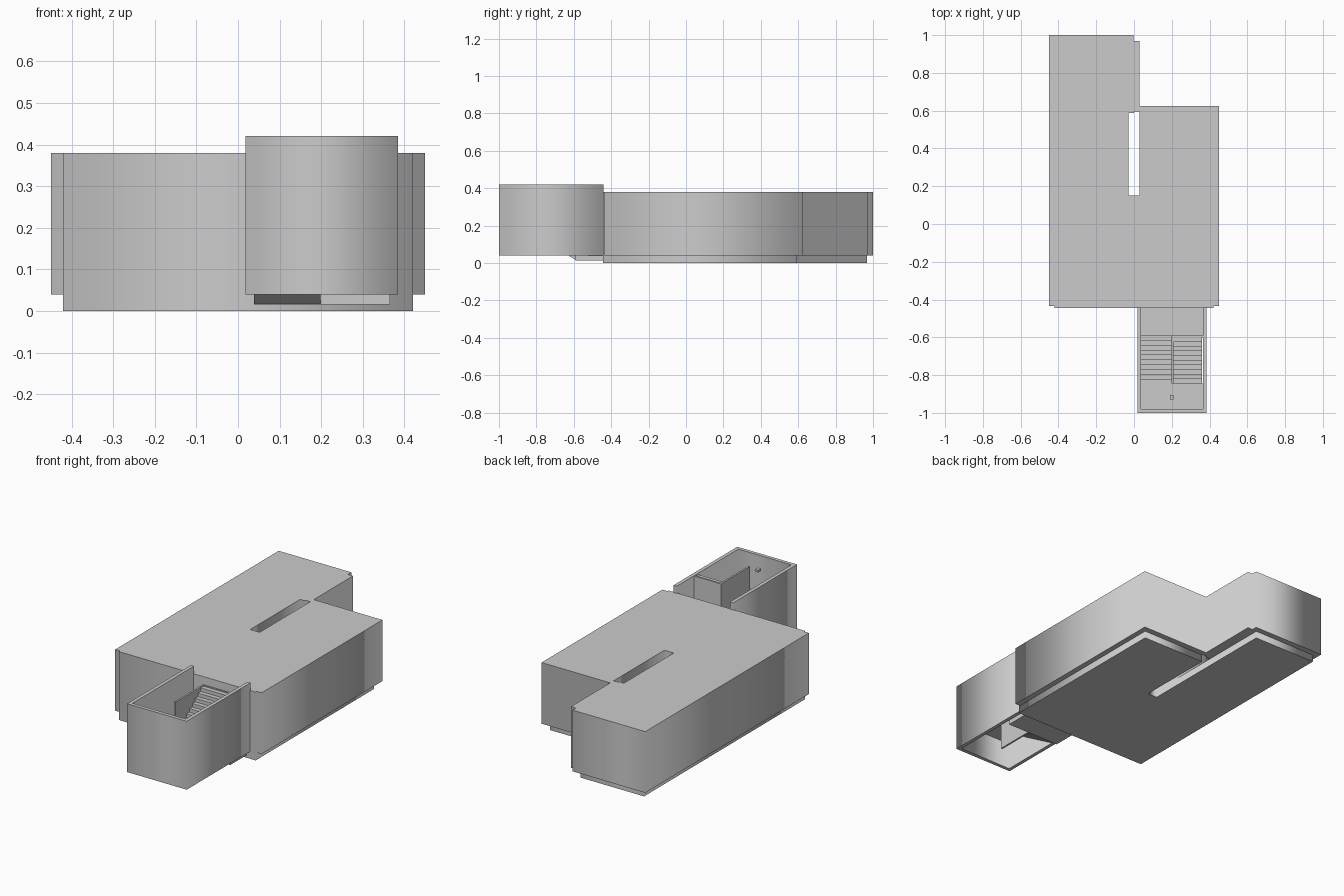
import bpy, bmesh
from mathutils import Vector

if "Cube" in bpy.data.objects:
    bpy.data.objects.remove(bpy.data.objects["Cube"])


def box(name, x0, x1, y0, y1, z0, z1):
    bm = bmesh.new()
    bmesh.ops.create_cube(bm, size=1)
    for v in bm.verts:
        v.co = Vector(((x0 + x1) / 2 + v.co.x * (x1 - x0),
                       (y0 + y1) / 2 + v.co.y * (y1 - y0),
                       (z0 + z1) / 2 + v.co.z * (z1 - z0)))
    return finish(name, bm)


def finish(name, bm):
    bmesh.ops.recalc_face_normals(bm, faces=bm.faces)
    me = bpy.data.meshes.new(name)
    bm.to_mesh(me)
    bm.free()
    ob = bpy.data.objects.new(name, me)
    bpy.context.collection.objects.link(ob)
    return ob


def plan(name, outlines, z0, z1):
    """Extrude a floor plan; outlines after the first are holes."""
    cu = bpy.data.curves.new(name, 'CURVE')
    cu.dimensions = '2D'
    cu.fill_mode = 'BOTH'
    cu.extrude = (z1 - z0) / 2
    for pts in outlines:
        sp = cu.splines.new('POLY')
        sp.points.add(len(pts) - 1)
        for p, (x, y) in zip(sp.points, pts):
            p.co = (x, y, 0, 1)
        sp.use_cyclic_u = True
    ob = bpy.data.objects.new(name, cu)
    ob.location.z = (z0 + z1) / 2
    bpy.context.collection.objects.link(ob)
    bpy.ops.object.select_all(action='DESELECT')
    ob.select_set(True)
    bpy.context.view_layer.objects.active = ob
    bpy.ops.object.convert(target='MESH')
    return ob


def flight(name, x0, x1, y0, y1, z0, z1, n=10, thick=0.03):
    """Stairs rising from (y0, z0) to (y1, z1) with a sloping underside."""
    dy, dz = (y1 - y0) / n, (z1 - z0) / n
    prof = []
    for i in range(n):
        prof += [(y0 + i * dy, z0 + i * dz), (y0 + i * dy, z0 + (i + 1) * dz)]
    prof += [(y1, z1), (y1, z1 - dz - thick), (y0, z0 - thick + 0.005)]
    bm = bmesh.new()
    f = bm.faces.new([bm.verts.new((x0, y, z)) for y, z in prof])
    ext = bmesh.ops.extrude_face_region(bm, geom=[f])
    for v in ext['geom']:
        if isinstance(v, bmesh.types.BMVert):
            v.co.x = x1
    return finish(name, bm)


# Main block with narrow light slot and stepped panel corners
plan("main_block", [
    [(-.45, -.435), (-.42, -.435), (-.42, -.445), (.42, -.445), (.42, -.435),
     (.45, -.435), (.45, .625), (.028, .625), (.028, .97), (-.003, .97),
     (-.003, 1), (-.45, 1)],
    [(-.03, .15), (.028, .15), (.028, .595), (0, .595), (0, .588), (-.03, .588)],
], .04, .38)

# Recessed plinth, open along the slot
plan("plinth", [
    [(-.42, -.445), (.42, -.445), (.42, .592), (.028, .592), (.028, .15),
     (-.03, .15), (-.03, .968), (-.42, .968)],
], 0, .04)

# Stair tower: U-shaped walls, open above and below
plan("stair_tower_walls", [
    [(.018, -.44), (.018, -1), (.385, -1), (.385, -.44),
     (.365, -.44), (.365, -.98), (.038, -.98), (.038, -.44)],
], .04, .42)

# Landings
box("lower_landing", .038, .365, -.59, -.445, .015, .042)
box("middle_landing", .038, .365, -.98, -.845, .19, .22)

# Two flights with the wall between them
flight("lower_flight", .038, .198, -.59, -.845, .042, .22)
flight("upper_flight", .208, .36, -.845, -.6, .22, .415)
box("stair_divider", .198, .208, -.845, -.59, .04, .42)
box("upper_flight_end_wall", .208, .365, -.6, -.59, .042, .42)

# Small lamp above the middle landing
box("landing_lamp", .19, .21, -.93, -.905, .365, .378)
